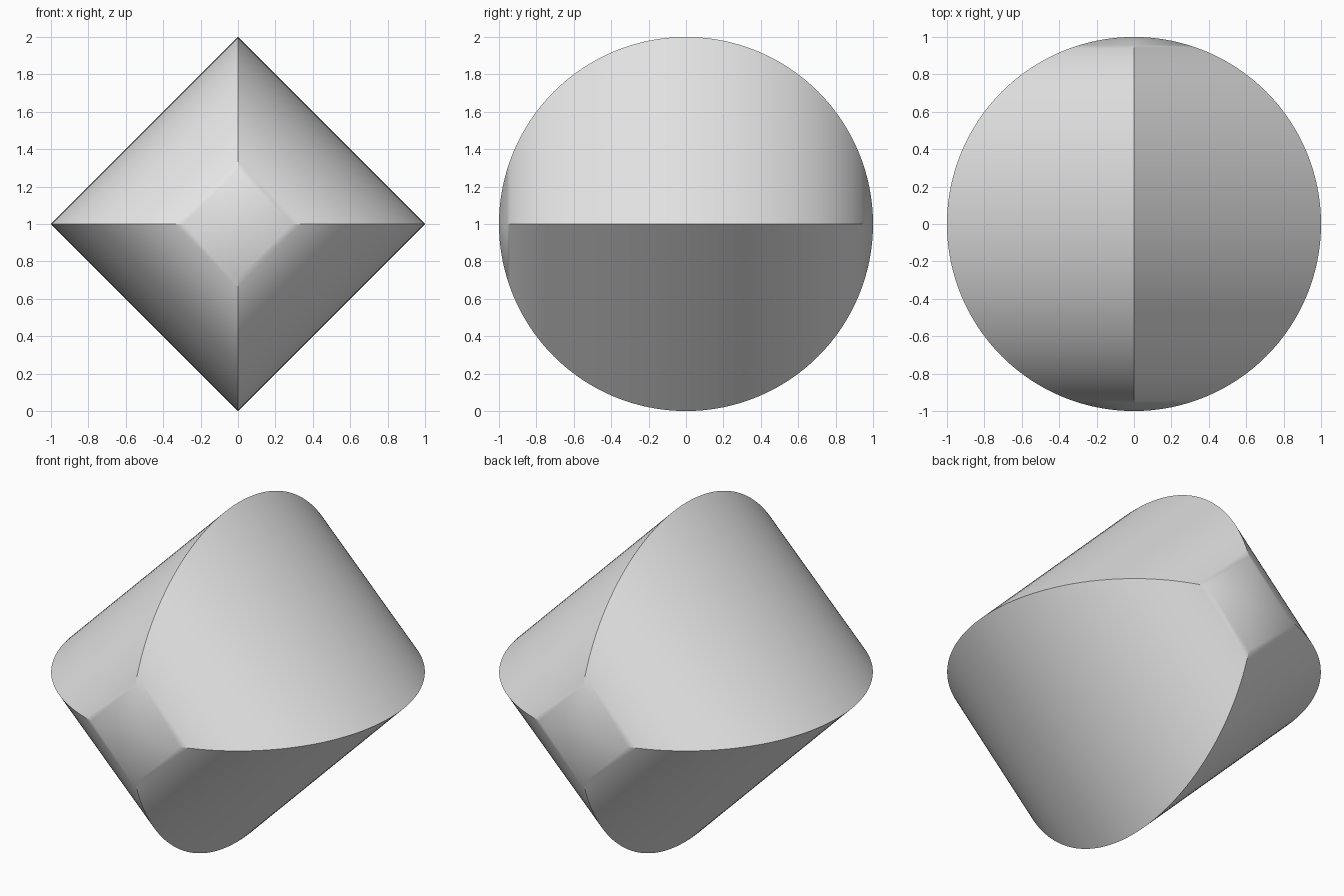
import bpy
from math import pi, radians

# Remove the default object
cube = bpy.data.objects.get("Cube")
if cube:
    bpy.data.objects.remove(cube, do_unlink=True)

# Plain grey material
grey = bpy.data.materials.new("plain_grey")
grey.use_nodes = True
colour = (0.8, 0.8, 0.8, 1.0)
grey.diffuse_color = colour
grey.node_tree.nodes["Principled BSDF"].inputs["Base Color"].default_value = colour

# Four-sided sphere: diamond cross-sections along y with a round profile
bpy.ops.mesh.primitive_uv_sphere_add(segments=4, ring_count=64, radius=1)
body = bpy.context.object
body.name = "four_sided_sphere"
body.rotation_euler = (pi / 2, 0, 0)
body.location = (0, 0, 1)
bpy.ops.object.transform_apply(location=True, rotation=True, scale=True)
body.data.materials.append(grey)

# Crisp ridges that soften into the front and back poles
bpy.ops.object.shade_smooth_by_angle(angle=radians(30))
